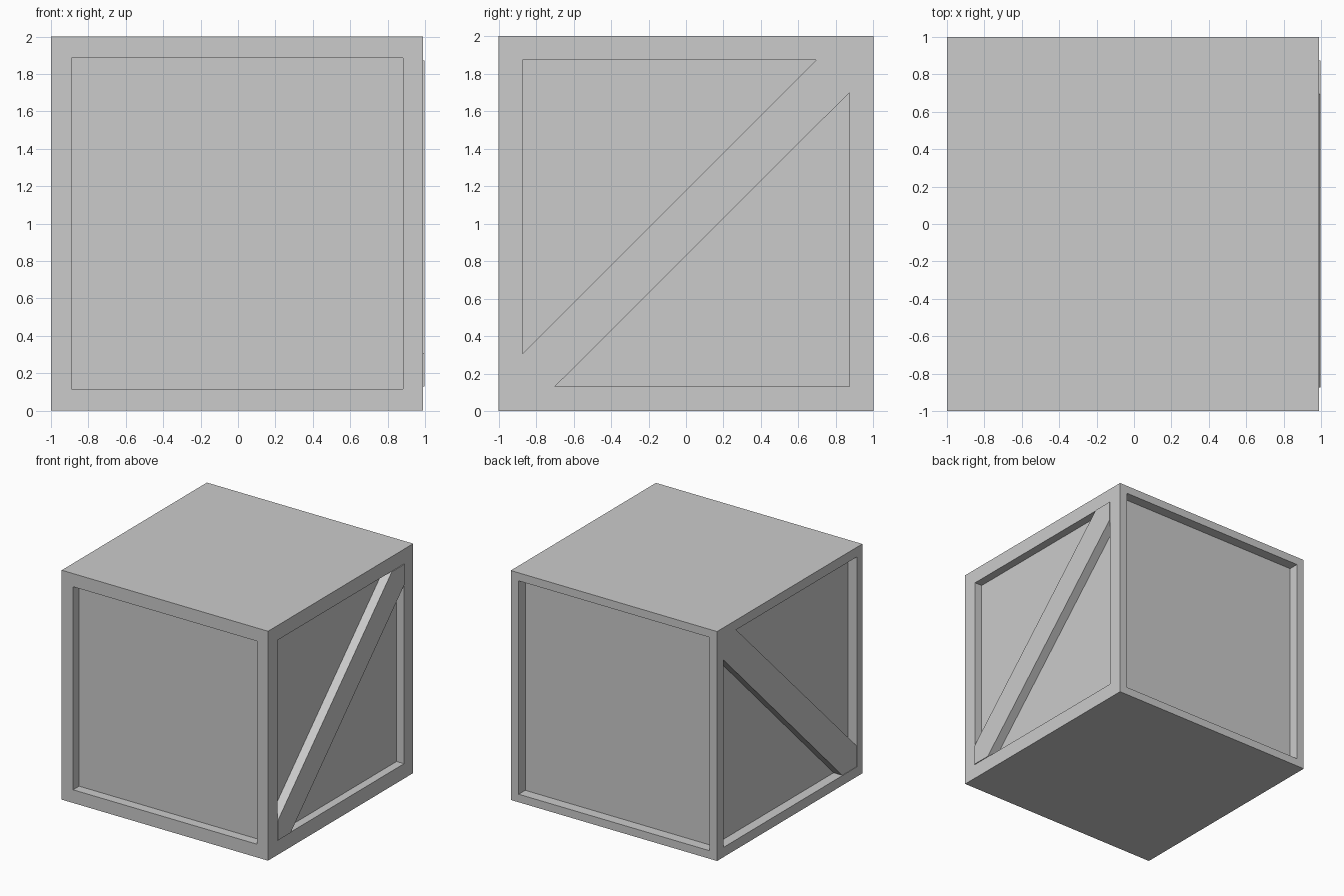
import bpy, bmesh
from mathutils import Vector

if "Cube" in bpy.data.objects:
    bpy.data.objects.remove(bpy.data.objects["Cube"])


def finish(bm, name):
    bmesh.ops.recalc_face_normals(bm, faces=bm.faces[:])
    mesh = bpy.data.meshes.new(name)
    bm.to_mesh(mesh)
    bm.free()
    obj = bpy.data.objects.new(name, mesh)
    bpy.context.collection.objects.link(obj)
    return obj


def recess(bm, normal, along, lo, hi, z0, z1, depth):
    """Inset one side face to a rectangular opening and push its panel inward."""
    normal = Vector(normal)
    bm.normal_update()
    face = max(bm.faces, key=lambda f: f.normal.dot(normal) * f.calc_area())
    bmesh.ops.inset_individual(bm, faces=[face], thickness=0.1)
    mid = face.calc_center_median()
    for v in face.verts:
        v.co[along] = lo if v.co[along] < mid[along] else hi
        v.co.z = z0 if v.co.z < mid.z else z1
    panel = bmesh.ops.extrude_discrete_faces(bm, faces=[face])["faces"][0]
    for v in panel.verts:
        v.co -= normal * depth


# Crate body: frame borders with sunken panels on all four sides
bm = bmesh.new()
bmesh.ops.create_cube(bm, size=2)
for v in bm.verts:
    v.co.z += 1
    v.co.x = min(v.co.x, 0.99)
recess(bm, (0, -1, 0), 0, -0.89, 0.882, 0.115, 1.885, 0.083)
recess(bm, (0, 1, 0), 0, -0.928, 0.913, 0.07, 1.93, 0.09)
recess(bm, (1, 0, 0), 1, -0.873, 0.873, 0.13, 1.872, 0.072)
recess(bm, (-1, 0, 0), 1, -0.925, 0.91, 0.085, 1.915, 0.087)
finish(bm, "crate_body")


def brace(name, x0, x1, profile):
    bm = bmesh.new()
    face = bm.faces.new([bm.verts.new((x0, y, z)) for y, z in profile])
    new = bmesh.ops.extrude_face_region(bm, geom=[face])["geom"]
    for v in new:
        if isinstance(v, bmesh.types.BMVert):
            v.co.x = x1
    finish(bm, name)


# Diagonal braces, corner to corner inside the side openings
brace("right_brace", 0.915, 0.997,
      [(-0.873, 0.13), (-0.70, 0.13), (0.873, 1.70),
       (0.873, 1.872), (0.695, 1.872), (-0.873, 0.305)])
brace("left_brace", -0.91, -0.996,
      [(-0.925, 0.085), (-0.73, 0.085), (0.91, 1.72),
       (0.91, 1.915), (0.735, 1.915), (-0.925, 0.27)])
